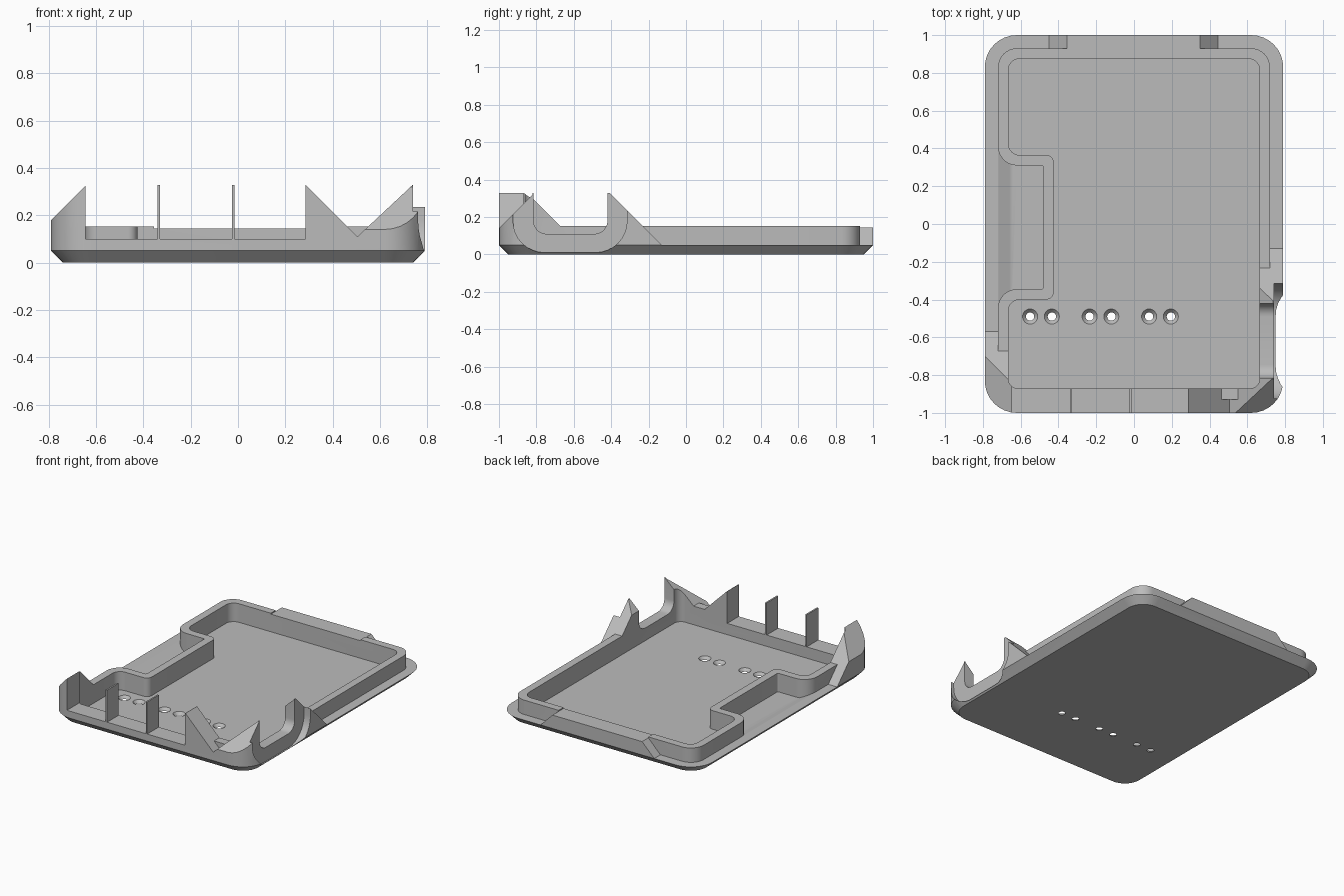
import bpy, bmesh, math
from mathutils import Vector

cube = bpy.data.objects.get("Cube")
if cube:
    bpy.data.objects.remove(cube, do_unlink=True)

grey = bpy.data.materials.new("light_grey_plastic")
grey.use_nodes = True
colour = (0.5, 0.5, 0.5, 1)
grey.diffuse_color = colour
grey.node_tree.nodes["Principled BSDF"].inputs["Base Color"].default_value = colour


def fillet(corners, steps=8):
    """Round each (a, b, radius) corner of a closed outline."""
    pts = []
    for i, (x, y, r) in enumerate(corners):
        p = Vector((x, y))
        u = (Vector(corners[i - 1][:2]) - p).normalized()
        v = (Vector(corners[(i + 1) % len(corners)][:2]) - p).normalized()
        if r == 0:
            pts.append(p)
            continue
        half = u.angle(v) / 2
        centre = p + (u + v).normalized() * r / math.sin(half)
        a = p + u * r / math.tan(half) - centre
        b = p + v * r / math.tan(half) - centre
        sweep = a.angle_signed(b)
        for k in range(steps + 1):
            t = -sweep * k / steps
            c, s = math.cos(t), math.sin(t)
            pts.append(centre + Vector((a.x * c - a.y * s, a.x * s + a.y * c)))
    return pts


def loft(name, rings):
    """Closed solid through matching rings of points."""
    bm = bmesh.new()
    loops = [[bm.verts.new(p) for p in ring] for ring in rings]
    n = len(loops[0])
    for lo, hi in zip(loops, loops[1:]):
        for i in range(n):
            bm.faces.new((lo[i], lo[(i + 1) % n], hi[(i + 1) % n], hi[i]))
    bm.faces.new(loops[0][::-1])
    bm.faces.new(loops[-1])
    bmesh.ops.recalc_face_normals(bm, faces=bm.faces)
    mesh = bpy.data.meshes.new(name)
    bm.to_mesh(mesh)
    bm.free()
    mesh.materials.append(grey)
    ob = bpy.data.objects.new(name, mesh)
    bpy.context.collection.objects.link(ob)
    return ob


def prism(name, axis, outline, start, end):
    """Extrude a 2D outline along x, y or z."""
    place = {"x": lambda a, b, d: (d, a, b),
             "y": lambda a, b, d: (a, d, b),
             "z": lambda a, b, d: (a, b, d)}[axis]
    return loft(name, [[place(p[0], p[1], d) for p in outline] for d in (start, end)])


def box(name, x0, x1, y0, y1, z0, z1):
    return prism(name, "z", [(x0, y0), (x1, y0), (x1, y1), (x0, y1)], z0, z1)


def combine(target, tool, operation="DIFFERENCE"):
    mod = target.modifiers.new(tool.name, "BOOLEAN")
    mod.operation = operation
    mod.solver = "EXACT"
    mod.object = tool
    tool.hide_render = True
    bpy.context.view_layer.objects.active = target
    bpy.ops.object.modifier_apply(modifier=mod.name)
    bpy.data.objects.remove(tool, do_unlink=True)


def rounded(w, h, r):
    return fillet([(-w, -h, r), (w, -h, r), (w, h, r), (-w, h, r)])


# Chamfered rounded block
TOP = 0.328
outer = rounded(0.79, 1.0, 0.17)
bottom = rounded(0.74, 0.95, 0.12)
tray = loft("tray", [[(p.x, p.y, z) for p in ring]
                     for ring, z in ((bottom, 0), (outer, 0.05), (outer, TOP))])

# Lower the rear to the flange, leaving sloped side walls at the front
for name, y, x0, x1 in (("left_slope", -0.57, -1, 0.1), ("right_slope", -0.13, 0, 1)):
    combine(tray, prism(name, "x", [(y, 0.05), (1.1, 0.05), (1.1, 0.45), (y - 0.4, 0.45)], x0, x1))

# Slanted corner tops and the V notch of the front wall
combine(tray, prism("corner_slant", "y",
                    [(-0.9, 0.07), (-0.645, 0.325), (-0.645, 0.5), (-0.9, 0.5)], -1.1, -0.5))
combine(tray, prism("v_notch", "y",
                    [(0.285, 0.33), (0.505, 0.11), (0.735, 0.325), (0.735, 0.5), (0.285, 0.5)],
                    -1.1, 0))
combine(tray, prism("horn_slant", "x",
                    [(-1.1, 0.04), (-0.82, 0.32), (-0.82, 0.5), (-1.1, 0.5)], 0.505, 1))

# Sunken floor of the side pocket
combine(tray, prism("pocket_floor", "y",
                    [(-0.72, 0.05), (-0.65, 0.02), (-0.46, 0.02), (-0.46, 0.2), (-0.72, 0.2)],
                    -0.46, 0.42))

# Raised lip that steps around the side pocket
lip = prism("lip", "z", fillet([
    (-0.72, -0.93, 0.1), (0.72, -0.93, 0.1), (0.72, 0.93, 0.1), (-0.72, 0.93, 0.1),
    (-0.72, 0.31, 0.1), (-0.48, 0.31, 0.01), (-0.48, -0.345, 0.01), (-0.72, -0.345, 0.1)]),
    0.01, 0.152)
combine(tray, lip, "UNION")

# Rear tab with ramped ends
combine(tray, box("tab_trim", -0.355, 0.35, 0.8, 1.1, 0.145, 0.3))
combine(tray, prism("rear_tab", "y",
                    [(-0.45, 0.05), (0.445, 0.05), (0.35, 0.145), (-0.355, 0.145)], 0.9, 1.0),
        "UNION")

# Hollow interior
combine(tray, prism("interior", "z", fillet([
    (-0.665, -0.87, 0.05), (0.665, -0.87, 0.05), (0.665, 0.875, 0.06), (-0.665, 0.875, 0.06),
    (-0.665, 0.365, 0.06), (-0.425, 0.365, 0.04), (-0.425, -0.4, 0.04), (-0.665, -0.4, 0.06)]),
    0.02, 0.5))

# Front openings, leaving two thin ribs between them
for x0, x1 in ((-0.645, -0.34), (-0.329, -0.025), (-0.014, 0.285)):
    combine(tray, box("front_opening", x0, x1, -1.1, -0.86, 0.1, 0.5))

# Connector recess and slot in the right-hand wall
combine(tray, prism("connector_recess", "x", fillet([
    (-0.925, 0.01, 0.17), (-0.315, 0.01, 0.17), (-0.315, 0.5, 0), (-0.925, 0.5, 0)]), 0.74, 1))
combine(tray, prism("connector_slot", "x", fillet([
    (-0.815, 0.11, 0.07), (-0.42, 0.11, 0.07), (-0.42, 0.5, 0), (-0.815, 0.5, 0)]), 0.6, 0.8))

# Countersunk indicator holes
for pair in (-0.4925, -0.1775, 0.1375):
    for x in (pair - 0.0575, pair + 0.0575):
        rings = [[(x + r * math.cos(k * math.tau / 24), -0.49 + r * math.sin(k * math.tau / 24), z)
                  for k in range(24)] for r, z in ((0.013, -0.01), (0.049, 0.03))]
        combine(tray, loft("hole", rings))

# Smooth rounded corners, crisp edges
bpy.ops.object.select_all(action="DESELECT")
tray.select_set(True)
bpy.context.view_layer.objects.active = tray
bpy.ops.object.shade_smooth_by_angle(angle=math.radians(25))
